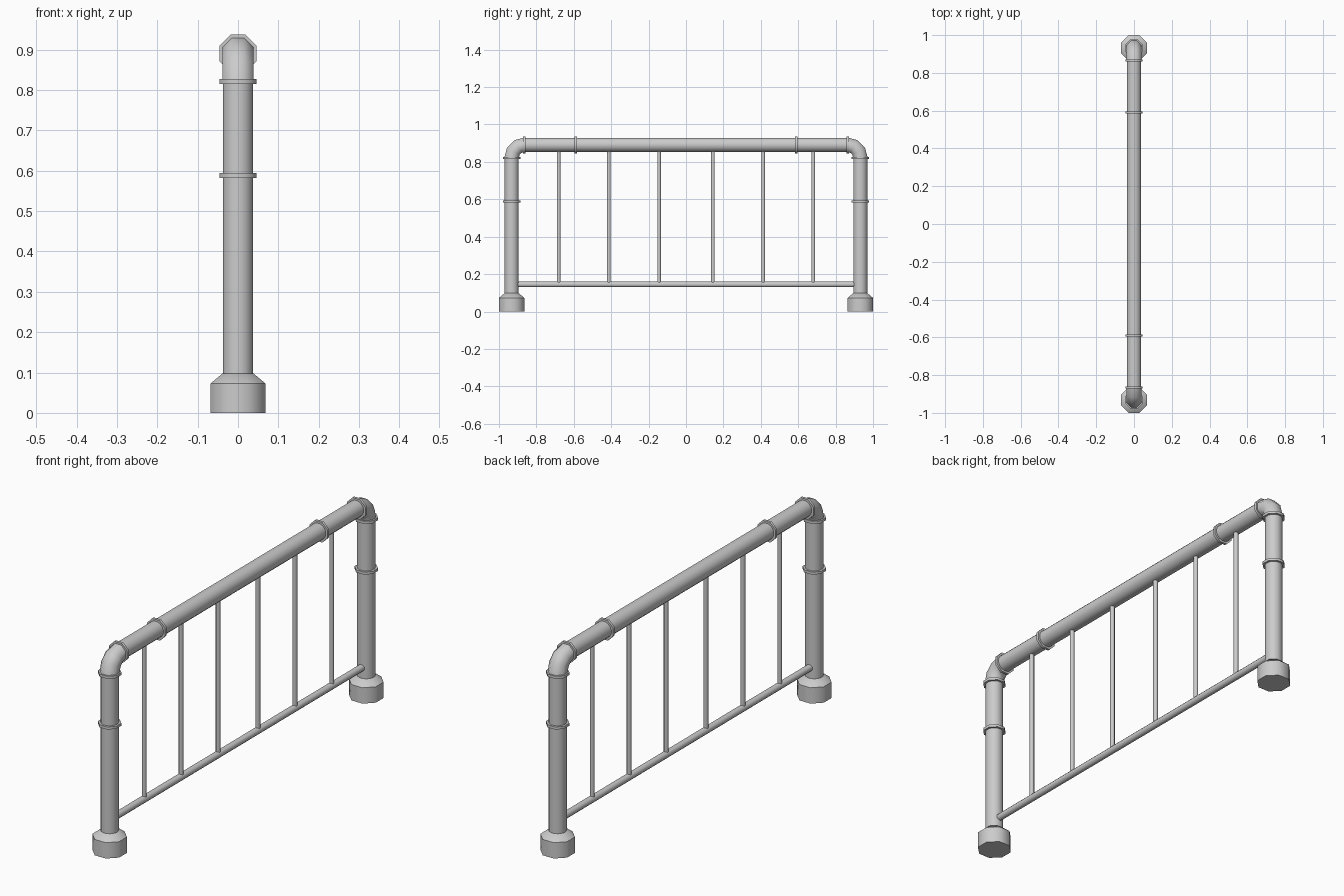
import bpy, bmesh, math
from mathutils import Vector

if "Cube" in bpy.data.objects:
    bpy.data.objects.remove(bpy.data.objects["Cube"])

POST_Y, RAIL_Z = 0.932, 0.891
PIPE_R, COLLAR_R = 0.038, 0.046
FLAT = 1 / math.cos(math.pi / 8)      # octagon: flat distance -> corner radius
UP, ALONG = Vector((0, 0, 1)), Vector((0, 1, 0))


def sweep(name, stations, sides, mirror=False):
    """Skin rings of (centre, direction, radius), capped at both ends."""
    bm = bmesh.new()
    rings = []
    side = Vector((1, 0, 0))
    for centre, direction, radius in stations:
        other = direction.cross(side)
        ring = []
        for i in range(sides):
            a = 2 * math.pi * (i + 0.5) / sides
            ring.append(bm.verts.new(Vector(centre) + radius * (math.cos(a) * side + math.sin(a) * other)))
        rings.append(ring)
    for low, high in zip(rings, rings[1:]):
        for i in range(sides):
            j = (i + 1) % sides
            bm.faces.new((low[i], low[j], high[j], high[i]))
    bm.faces.new(rings[0])
    bm.faces.new(rings[-1])
    bmesh.ops.recalc_face_normals(bm, faces=bm.faces)
    mesh = bpy.data.meshes.new(name)
    bm.to_mesh(mesh)
    bm.free()
    obj = bpy.data.objects.new(name, mesh)
    bpy.context.collection.objects.link(obj)
    bpy.ops.object.select_all(action='DESELECT')
    obj.select_set(True)
    bpy.context.view_layer.objects.active = obj
    bpy.ops.object.shade_smooth_by_angle(angle=math.radians(50))
    if mirror:
        m = obj.modifiers.new("mirror", 'MIRROR')
        m.use_axis = (False, True, False)
    return obj


def upright(name, y, z0, z1, r, sides, mirror=False):
    return sweep(name, [((0, y, z0), UP, r), ((0, y, z1), UP, r)], sides, mirror)


def lengthwise(name, z, y0, y1, r, sides, mirror=False):
    return sweep(name, [((0, y0, z), ALONG, r), ((0, y1, z), ALONG, r)], sides, mirror)


# Flared feet
sweep("foot", [((0, POST_Y, 0), UP, 0.068 * FLAT), ((0, POST_Y, 0.073), UP, 0.068 * FLAT),
               ((0, POST_Y, 0.098), UP, PIPE_R * FLAT)], 8, True)

# Posts and hand rail
upright("post", POST_Y, 0.09, 0.825, PIPE_R, 16, True)
lengthwise("top_rail", RAIL_Z, -0.866, 0.866, PIPE_R, 16)

# Elbows joining posts to the hand rail
bend = 0.067
elbow = []
for i in range(4):
    a = math.radians(90) * i / 3
    elbow.append(((0, POST_Y - bend + bend * math.cos(a), RAIL_Z - bend + bend * math.sin(a)),
                  Vector((0, -math.sin(a), math.cos(a))), 0.039 * FLAT))
sweep("elbow", elbow, 8, True)

# Collars
for z in (0.588, 0.821):
    upright("post_collar", POST_Y, z - 0.006, z + 0.006, COLLAR_R * FLAT, 8, True)
for y in (0.59, 0.865):
    lengthwise("rail_collar", RAIL_Z, y - 0.006, y + 0.006, COLLAR_R * FLAT, 8, True)

# Bottom rail and balusters
lengthwise("bottom_rail", 0.145, -0.9, 0.9, 0.015 * FLAT, 8)
for y in (0.144, 0.413, 0.681):
    upright("baluster", y, 0.15, 0.87, 0.0105, 8, True)
